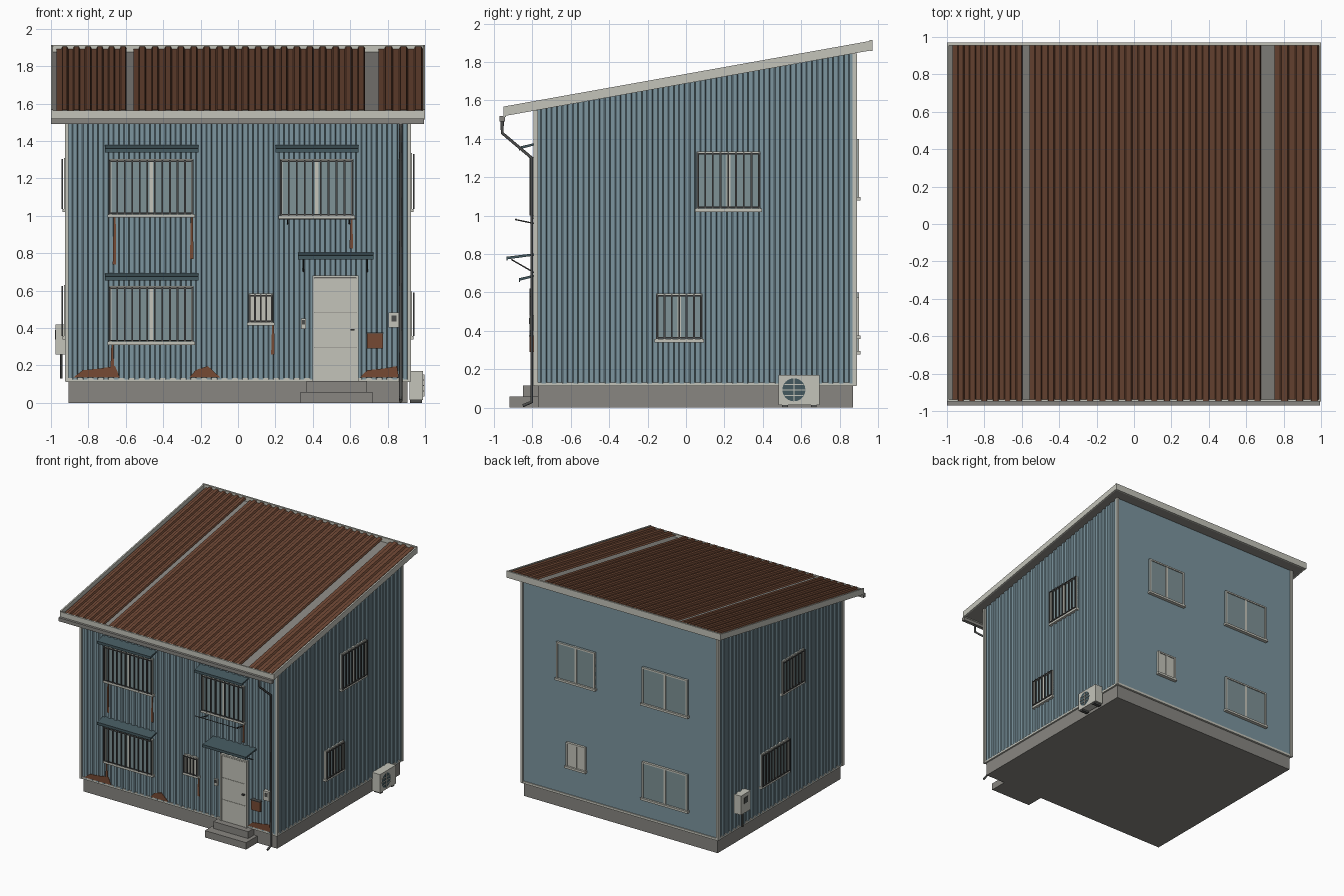
import bpy
import bmesh
from math import cos, sin, pi
from mathutils import Vector

cube = bpy.data.objects.get("Cube")
if cube:
    bpy.data.objects.remove(cube, do_unlink=True)


def material(name, r, g, b):
    lin = [((c / 255 + 0.055) / 1.055) ** 2.4 for c in (r, g, b)] + [1.0]
    m = bpy.data.materials.new(name)
    m.use_nodes = True
    m.diffuse_color = lin
    bsdf = m.node_tree.nodes["Principled BSDF"]
    bsdf.inputs["Base Color"].default_value = lin
    bsdf.inputs["Roughness"].default_value = 0.8
    return m


SIDING = material("blue siding", 124, 149, 159)
ROOF = material("brown roof", 108, 70, 51)
RUST = material("rust", 118, 74, 51)
CREAM = material("cream trim", 196, 196, 186)
CONCRETE = material("grey concrete", 136, 134, 129)
STEEL = material("dark steel", 76, 77, 76)
SLATE = material("slate awning", 68, 88, 94)
GLASS = material("window glass", 126, 146, 150)

WX, FRONT, BACK = 0.91, -0.78, 0.88      # wall core
RIB = 0.009                              # depth of the siding ribs


def eave(y):
    """Height of the underside of the sloping roof."""
    return 1.52 + 0.179 * (y + 0.95)


def place(side, u, w, z):
    """u runs along a wall, w points out of it."""
    return Vector({"front": (u, FRONT - w, z), "back": (u, BACK + w, z),
                   "right": (WX + w, u, z), "left": (-WX - w, u, z)}.get(side, (u, w, z)))


def finish(name, bm, mat):
    bmesh.ops.recalc_face_normals(bm, faces=bm.faces[:])
    mesh = bpy.data.meshes.new(name)
    bm.to_mesh(mesh)
    bm.free()
    mesh.materials.append(mat)
    obj = bpy.data.objects.new(name, mesh)
    bpy.context.collection.objects.link(obj)
    return obj


def hexa(bm, pts):
    v = [bm.verts.new(p) for p in pts]
    bm.faces.new(v[:4])
    bm.faces.new(v[4:])
    for i in range(4):
        j = (i + 1) % 4
        bm.faces.new((v[i], v[j], v[j + 4], v[i + 4]))


def boxes(name, mat, side, *items):
    """Boxes as u0, u1, w0, w1, z0, z1, joined in one object."""
    bm = bmesh.new()
    for u0, u1, w0, w1, z0, z1 in items:
        hexa(bm, [place(side, u, w, z) for z in (z0, z1)
                  for u, w in ((u0, w0), (u1, w0), (u1, w1), (u0, w1))])
    return finish(name, bm, mat)


def slab(name, mat, x0, x1, y0, y1, low, high):
    """Box that follows the roof slope."""
    bm = bmesh.new()
    hexa(bm, [(x, y, eave(y) + o) for o in (low, high)
              for x, y in ((x0, y0), (x1, y0), (x1, y1), (x0, y1))])
    return finish(name, bm, mat)


def ribbed(name, mat, a, b, pitch, depth, low, high):
    """Trapezoid-ribbed sheet between the points low(u, d) and high(u, d)."""
    bm = bmesh.new()
    n = max(1, round((b - a) / pitch))
    step = (b - a) / n
    rows = []
    for i in range(n):
        for f, d in ((0, 0), (0.4, 0), (0.5, depth), (0.9, depth)):
            u = a + (i + f) * step
            rows.append((bm.verts.new(low(u, d)), bm.verts.new(high(u, d))))
    rows.append((bm.verts.new(low(b, 0)), bm.verts.new(high(b, 0))))
    for p, q in zip(rows, rows[1:]):
        bm.faces.new((p[0], q[0], q[1], p[1]))
    return finish(name, bm, mat)


def tube(name, mat, points, radius):
    cu = bpy.data.curves.new(name, "CURVE")
    cu.dimensions = "3D"
    cu.bevel_depth, cu.bevel_resolution, cu.use_fill_caps = radius, 1, True
    sp = cu.splines.new("POLY")
    sp.points.add(len(points) - 1)
    for p, co in zip(sp.points, points):
        p.co = (*co, 1)
    cu.materials.append(mat)
    obj = bpy.data.objects.new(name, cu)
    bpy.context.collection.objects.link(obj)


def plate(name, mat, outline):
    """Thin painted shape on the front wall, from x, z pairs."""
    bm = bmesh.new()
    face = bm.faces.new([bm.verts.new(place("front", x, RIB + 0.001, z)) for x, z in outline])
    ext = bmesh.ops.extrude_face_region(bm, geom=[face])["geom"]
    for v in ext:
        if isinstance(v, bmesh.types.BMVert):
            v.co.y -= 0.005
    finish(name, bm, mat)


# Foundation, wall core and ribbed siding
boxes("foundation", CONCRETE, "world", (-0.905, 0.905, -0.77, 0.87, 0, 0.118))
bm = bmesh.new()
hexa(bm, [(x, y, z) for x in (-WX, WX) for y, z in
          ((FRONT, 0.115), (BACK, 0.115), (BACK, eave(BACK)), (FRONT, eave(FRONT)))])
finish("wall_core", bm, SIDING)
ribbed("front_siding", SIDING, -WX, WX, 0.055, RIB,
       lambda u, d: place("front", u, d + 0.001, 0.125),
       lambda u, d: place("front", u, d + 0.001, eave(FRONT)))
for s in ("right", "left"):
    ribbed(s + "_siding", SIDING, FRONT, BACK, 0.055, RIB,
           lambda u, d: place(s, u, d + 0.001, 0.125),
           lambda u, d: place(s, u, d + 0.001, eave(u)))

# Base trim and corner trims
boxes("base_trim", CREAM, "world", (-0.919, 0.919, -0.788, 0.887, 0.113, 0.132))
for sx in (-1, 1):
    for y0, y1 in ((-0.794, -0.772), (0.868, 0.89)):
        boxes("corner_trim", CREAM, "world",
              (sx * 0.905, sx * 0.924, y0, y1, 0.115, eave(y0)))

# Roof deck, edge boards and ribbed sheets
slab("roof_deck", CONCRETE, -0.99, 0.99, -0.94, 0.96, 0.0, 0.014)
for sx in (-1, 1):
    slab("rake_board", CREAM, sx * 0.988, sx, -0.95, 0.97, -0.002, 0.048)
boxes("front_fascia", CREAM, "world", (-1, 1, -0.95, -0.938, 1.515, 1.562))
boxes("back_fascia", CREAM, "world", (-1, 1, 0.955, 0.97, 1.858, 1.914))
for a, b in ((-0.97, -0.595), (-0.56, 0.68), (0.75, 0.988)):
    ribbed("roof_sheet", ROOF, a, b, 0.068, 0.014,
           lambda u, d: (u, -0.945, eave(-0.945) + 0.031 + d),
           lambda u, d: (u, 0.957, eave(0.957) + 0.031 + d))

# Gutter and downpipe
boxes("gutter", CONCRETE, "world", (-1, 0.995, -0.97, -0.942, 1.49, 1.52))
tube("downpipe", STEEL, [(0.87, -0.957, 1.49), (0.87, -0.957, 1.43), (0.87, -0.803, 1.3),
                         (0.87, -0.803, 0.03), (0.87, -0.85, 0.01)], 0.0095)


def window(name, side, u0, u1, z0, z1, bars=0, pane=GLASS):
    t, mid = 0.013, (u0 + u1) / 2
    boxes(name + "_pane", pane, side, (u0, u1, 0, 0.012, z0, z1))
    boxes(name + "_frame", CREAM, side,
          (u0, u0 + t, 0, 0.02, z0, z1), (u1 - t, u1, 0, 0.02, z0, z1),
          (u0, u1, 0, 0.02, z1 - t, z1), (mid - 0.01, mid + 0.01, 0, 0.017, z0, z1),
          (u0 - 0.008, u1 + 0.008, 0, 0.028, z0 - 0.002, z0 + 0.016))
    if bars:
        step = (u1 - u0 - 0.01) / bars
        rails = [(u0, u1, 0.026, 0.034, z, z + 0.007) for z in (z0 + 0.018, z1 - 0.016)]
        boxes(name + "_bars", STEEL, side, *rails,
              *[(u0 + i * step, u0 + i * step + 0.009, 0.026, 0.034, z0 + 0.015, z1 - 0.005)
                for i in range(bars + 1)])


# Windows on every wall
window("front_upper_wide_window", "front", -0.69, -0.238, 0.992, 1.305, 11)
window("front_lower_wide_window", "front", -0.69, -0.238, 0.312, 0.625, 11)
window("front_upper_window", "front", 0.225, 0.617, 0.985, 1.305, 9)
window("front_small_window", "front", 0.057, 0.186, 0.415, 0.585, 4, CREAM)
window("right_upper_window", "right", 0.055, 0.387, 1.022, 1.335, 8)
window("right_lower_window", "right", -0.155, 0.085, 0.342, 0.595, 6)
window("left_upper_window", "left", -0.25, 0.04, 1.022, 1.31, 7)
window("left_lower_window", "left", -0.05, 0.32, 0.342, 0.63, 9)
window("back_upper_window", "back", 0.225, 0.585, 1.08, 1.4)
window("back_upper_wide_window", "back", -0.64, -0.215, 1.08, 1.4)
window("back_lower_wide_window", "back", -0.64, -0.215, 0.28, 0.6)
window("back_small_window", "back", 0.315, 0.495, 0.36, 0.575, 0, CREAM)


def awning(name, x0, x1, z0, z1, out):
    bm = bmesh.new()
    hexa(bm, [place("front", x, w, z) for x in (x0, x1) for w, z in
              ((0, z1 - 0.012), (0, z1), (out, z0 + 0.014), (out, z0))])
    finish(name, bm, SLATE)
    boxes(name + "_lip", SLATE, "front", (x0, x1, out - 0.006, out, z0 - 0.006, z0 + 0.016))


# Awnings, brackets and laundry pole
awning("upper_wide_awning", -0.71, -0.21, 1.345, 1.38, 0.09)
awning("upper_awning", 0.2, 0.645, 1.345, 1.38, 0.09)
awning("lower_wide_awning", -0.71, -0.21, 0.66, 0.695, 0.09)
awning("door_awning", 0.32, 0.725, 0.772, 0.805, 0.155)
for x in (0.35, 0.69):
    tube("awning_brace", STEEL, [(x, -0.785, 0.7), (x, -0.91, 0.772)], 0.004)
for x in (0.265, 0.595):
    tube("pole_bracket", STEEL, [(x, -0.785, 0.958), (x, -0.89, 0.98)], 0.004)
tube("laundry_pole", STEEL, [(0.22, -0.885, 0.982), (0.63, -0.885, 0.982)], 0.003)

# Door and steps
boxes("door_frame", CREAM, "front", (0.397, 0.41, 0, 0.026, 0.115, 0.682),
      (0.632, 0.645, 0, 0.026, 0.115, 0.682), (0.397, 0.645, 0, 0.026, 0.67, 0.682))
boxes("door", CREAM, "front", *[(0.408, 0.634, 0, 0.018, z, z + 0.181)
                                for z in (0.115, 0.299, 0.483)])
boxes("door_gap", CONCRETE, "front", (0.408, 0.634, 0, 0.015, 0.115, 0.67))
boxes("door_handle", STEEL, "front", (0.602, 0.622, 0.018, 0.034, 0.386, 0.396))
boxes("steps", CONCRETE, "world", (0.335, 0.72, -0.92, -0.765, 0, 0.058),
      (0.365, 0.69, -0.85, -0.765, 0.05, 0.116))

# Wall boxes by the door
boxes("mailbox", RUST, "front", (0.69, 0.775, 0, 0.035, 0.29, 0.375))
boxes("mailbox_lid", STEEL, "front", (0.688, 0.777, 0, 0.037, 0.37, 0.376))
boxes("electric_meter", CREAM, "front", (0.805, 0.862, 0, 0.035, 0.402, 0.482))
boxes("meter_screen", STEEL, "front", (0.82, 0.848, 0.035, 0.038, 0.436, 0.466))
boxes("intercom", CREAM, "front", (0.336, 0.364, 0, 0.022, 0.395, 0.45))
boxes("intercom_panel", STEEL, "front", (0.341, 0.359, 0.022, 0.025, 0.42, 0.444))

# Meter box with conduit on the left wall
boxes("meter_box", CREAM, "left", (0.53, 0.66, 0, 0.066, 0.26, 0.42))
boxes("meter_box_window", STEEL, "left", (0.57, 0.62, 0.066, 0.069, 0.34, 0.39))
tube("conduit", STEEL, [(-0.945, 0.595, 0.26), (-0.945, 0.595, 0.13)], 0.007)

# Rust streaks and patches
for x, z0, z1 in ((-0.66, 0.74, 0.99), (-0.247, 0.77, 0.99), (0.606, 0.825, 0.983),
                  (0.187, 0.26, 0.413), (-0.672, 0.18, 0.31)):
    plate("rust_streak", RUST, [(x - 0.01, z0), (x + 0.009, z0), (x + 0.006, z1), (x - 0.005, z1)])
for x0, x1, s in ((-0.88, -0.632, 0.8), (-0.26, -0.095, 0.5), (0.65, 0.86, 0.85)):
    w = x1 - x0
    plate("rust_patch", RUST, [(x0, 0.136), (x0 + 0.2 * w, 0.175), (x0 + s * 0.75 * w, 0.185),
                               (x0 + (s + 0.1) * w, 0.197), (x1, 0.136)])

# Outdoor cooling unit on the right wall
boxes("cooling_unit", CREAM, "right", (0.482, 0.695, 0.006, 0.08, 0.015, 0.17))
boxes("cooling_unit_feet", STEEL, "right", (0.5, 0.53, 0.01, 0.075, 0, 0.016),
      (0.65, 0.68, 0.01, 0.075, 0, 0.016))
bm = bmesh.new()
bm.faces.new([bm.verts.new(place("right", 0.562 + 0.06 * cos(i * pi / 12), 0.082,
                                 0.093 + 0.06 * sin(i * pi / 12))) for i in range(24)])
finish("fan_opening", bm, SLATE)
boxes("fan_grille", CREAM, "right", (0.559, 0.565, 0.08, 0.086, 0.033, 0.153),
      *[(0.562 - h, 0.562 + h, 0.08, 0.086, z, z + 0.005)
        for z, h in ((0.062, 0.05), (0.09, 0.06), (0.119, 0.05))])
